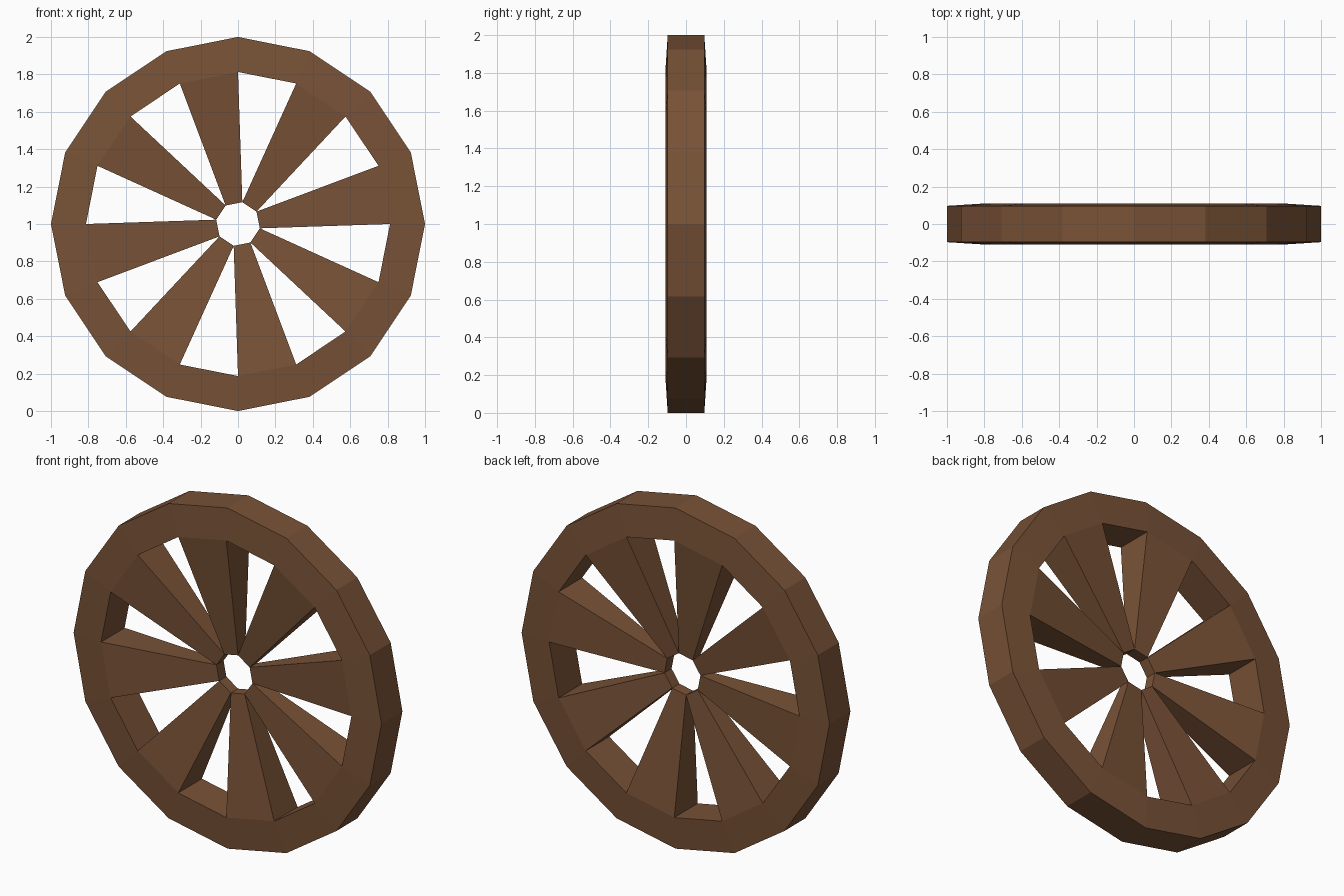
import bpy, bmesh
from math import cos, sin, radians

if "Cube" in bpy.data.objects:
    bpy.data.objects.remove(bpy.data.objects["Cube"])

SIDES, STEP = 16, 22.5
OUTER_R, OUTER_Y = 1.0, 0.097     # tread of the rim
INNER_R, INNER_Y = 0.813, 0.109   # inner edge of the rim
HUB_R, HUB_Y = 0.119, 0.033       # thin spoke ends around the hub hole

bm = bmesh.new()


def pair(radius, half, deg):
    """Front and back vertex at one angle of the wheel."""
    a = radians(deg)
    return [bm.verts.new((radius * cos(a), y, 1 + radius * sin(a))) for y in (-half, half)]


def bridge(p, q):
    """Wall running front to back between two vertex pairs."""
    bm.faces.new((p[0], q[0], q[1], p[1]))


def cheeks(a, b, c, d):
    """Matching front and back faces through four vertex pairs."""
    for side in (0, 1):
        bm.faces.new([p[side] for p in (a, b, c, d)])


outer = [pair(OUTER_R, OUTER_Y, i * STEP) for i in range(SIDES)]
inner = [pair(INNER_R, INNER_Y, i * STEP) for i in range(SIDES)]

for i in range(SIDES):
    j = (i + 1) % SIDES
    # Rim segment
    bridge(outer[i], outer[j])
    cheeks(outer[i], outer[j], inner[j], inner[i])
    if i % 2:
        # Inner wall of the rim between spokes
        bridge(inner[i], inner[j])
    else:
        # Tapering spoke, its end forming one side of the octagonal hub hole
        mid = (i + 0.5) * STEP
        h0, h1 = pair(HUB_R, HUB_Y, mid - STEP), pair(HUB_R, HUB_Y, mid + STEP)
        cheeks(inner[i], inner[j], h1, h0)
        bridge(inner[i], h0)
        bridge(inner[j], h1)
        bridge(h0, h1)

bmesh.ops.recalc_face_normals(bm, faces=bm.faces)
mesh = bpy.data.meshes.new("spoked_wheel")
bm.to_mesh(mesh)
bm.free()

# Brown wood
wood = bpy.data.materials.new("brown_wood")
wood.diffuse_color = (0.19, 0.085, 0.038, 1)
wood.use_nodes = True
wood.node_tree.nodes["Principled BSDF"].inputs["Base Color"].default_value = wood.diffuse_color
mesh.materials.append(wood)

wheel = bpy.data.objects.new("spoked_wheel", mesh)
bpy.context.collection.objects.link(wheel)
